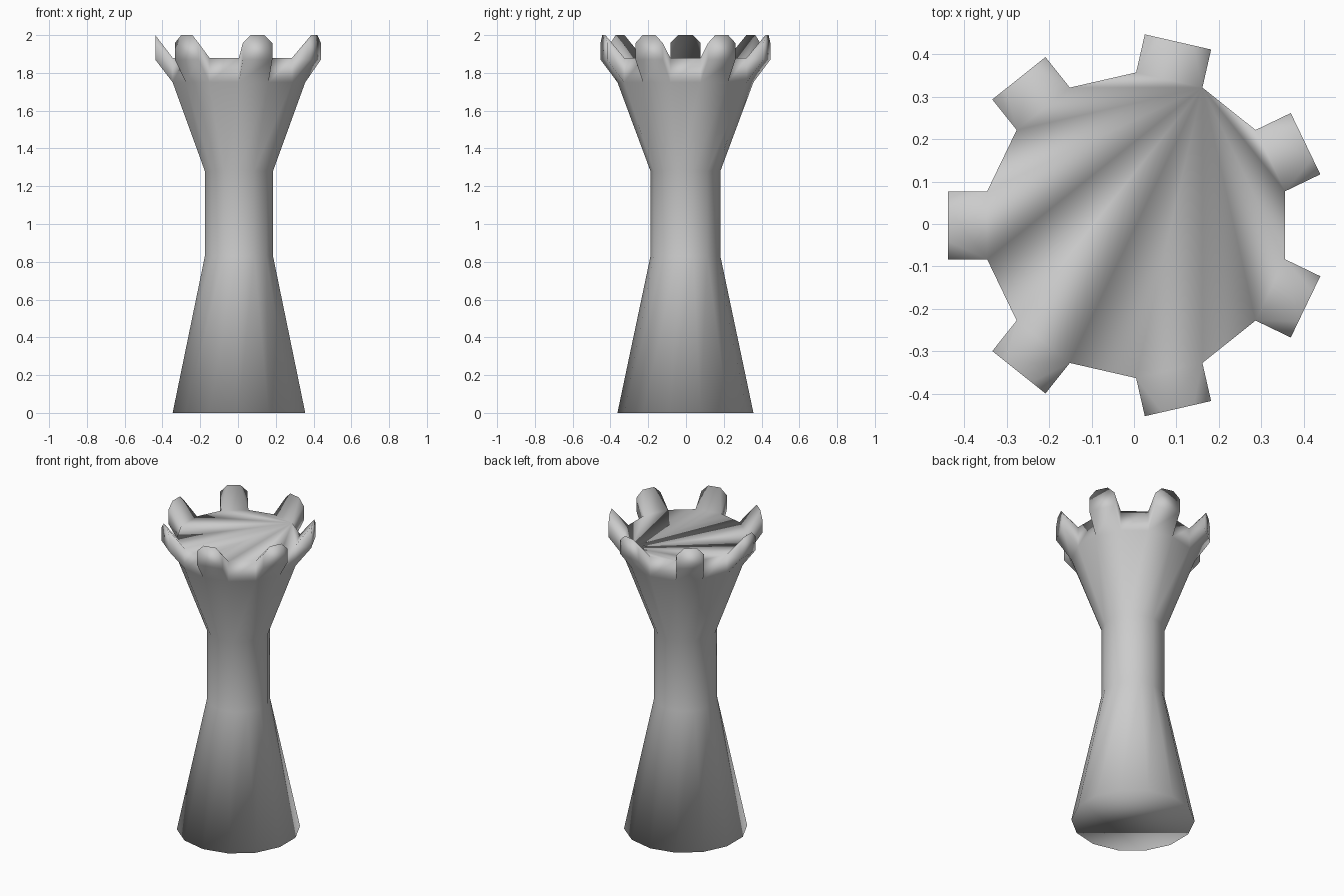
import bpy, bmesh, math
from mathutils import Vector

if "Cube" in bpy.data.objects:
    bpy.data.objects.remove(bpy.data.objects["Cube"])

N = 14
CENTRE = Vector((0.005, -0.003, 0))
# (radius, height) rings of the tower, from base to roof edge
PROFILE = [(0.36, 0), (0.185, 0.83), (0.185, 1.28), (0.36, 1.75), (0.36, 1.88)]
REACH, RISE, CHAMFER = 0.092, 0.12, 0.042

bm = bmesh.new()


def ring(r, z):
    angles = [(2 * i + 1) * math.pi / N for i in range(N)]
    return [bm.verts.new(CENTRE + Vector((r * math.cos(a), r * math.sin(a), z))) for a in angles]


rings = [ring(r, z) for r, z in PROFILE]

# base cap
bm.faces.new(rings[0][::-1])

# flared body walls
for low, high in zip(rings[:-2], rings[1:-1]):
    for i in range(N):
        bm.faces.new((low[i - 1], low[i], high[i], high[i - 1]))

# crown band: plain wall in the gaps, leaning battlement on every other side
low, high = rings[-2:]
for i in range(N):
    a, b, c, d = low[i - 1], low[i], high[i], high[i - 1]
    if i % 2 == 0:
        bm.faces.new((a, b, c, d))
        continue
    ang = 2 * i * math.pi / N
    push = Vector((REACH * math.cos(ang), REACH * math.sin(ang), RISE))
    along = (b.co - a.co).normalized() * CHAMFER
    down = Vector((0, 0, CHAMFER))
    oa, ob = bm.verts.new(a.co + push), bm.verts.new(b.co + push)
    c1, c2 = bm.verts.new(c.co + push - down), bm.verts.new(c.co + push - along)
    d1, d2 = bm.verts.new(d.co + push - down), bm.verts.new(d.co + push + along)
    for f in ((oa, ob, c1, c2, d2, d1),   # outer face
              (a, b, ob, oa),             # underside
              (b, c, c1, ob), (d, a, oa, d1),   # sides
              (c, c2, c1), (d, d1, d2),   # chamfers
              (c, d, d2, c2)):            # sloping inner top
        bm.faces.new(f)

# roof, fanned from one corner
START = 2
for k in range(1, N - 1):
    bm.faces.new((high[START], high[(START + k) % N], high[(START + k + 1) % N]))

bmesh.ops.recalc_face_normals(bm, faces=bm.faces)
for f in bm.faces:
    f.smooth = True

mesh = bpy.data.meshes.new("castle_tower")
bm.to_mesh(mesh)
bm.free()
tower = bpy.data.objects.new("castle_tower", mesh)
bpy.context.collection.objects.link(tower)
